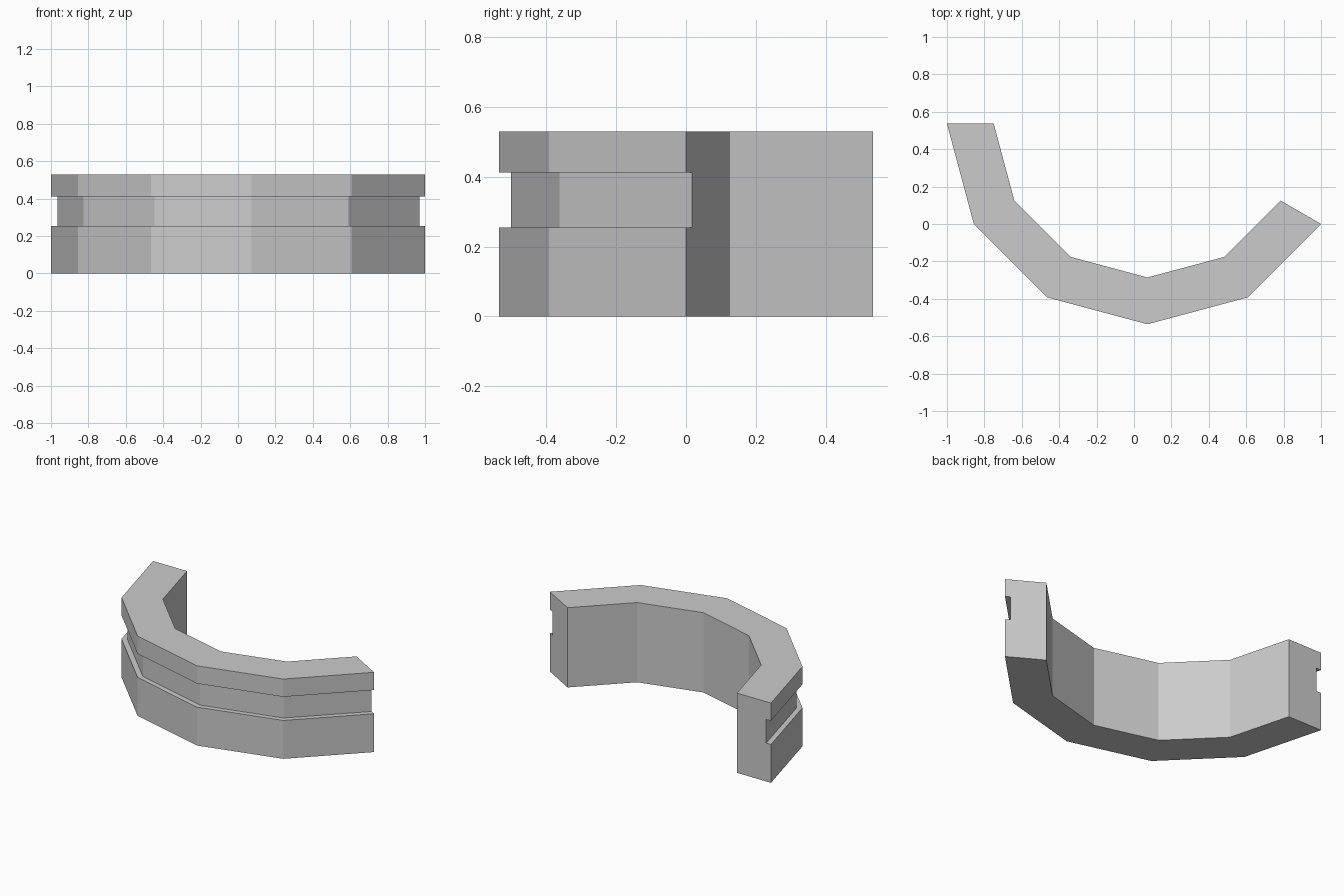
import bpy, bmesh
from math import radians, cos, sin

cube = bpy.data.objects.get("Cube")
if cube:
    bpy.data.objects.remove(cube, do_unlink=True)

# Plain grey material
grey = bpy.data.materials.new("plain_grey")
grey.use_nodes = True
colour = (0.6, 0.6, 0.6, 1)
grey.diffuse_color = colour
grey.node_tree.nodes["Principled BSDF"].inputs["Base Color"].default_value = colour

# Arc dimensions
OUTER, INNER, GROOVE = 1.072, 0.822, 1.037
HEIGHT, GROOVE_LOW, GROOVE_HIGH = 0.53, 0.255, 0.412
CENTRE_X, CENTRE_Y = 0.072, 0.536

# Cross-section as (radius, height), with the groove in the outer side
profile = [
    (INNER, 0), (OUTER, 0), (OUTER, GROOVE_LOW), (GROOVE, GROOVE_LOW),
    (GROOVE, GROOVE_HIGH), (OUTER, GROOVE_HIGH), (OUTER, HEIGHT), (INNER, HEIGHT),
]

# Sweep the cross-section in five flat segments
bm = bmesh.new()
rings = []
for step in range(6):
    a = radians(180 + 30 * step)
    rings.append([bm.verts.new((CENTRE_X + r * cos(a), CENTRE_Y + r * sin(a), z))
                  for r, z in profile])
n = len(profile)
for a, b in zip(rings, rings[1:]):
    for i in range(n):
        j = (i + 1) % n
        bm.faces.new((a[i], a[j], b[j], b[i]))

# End caps, split into convex quads
for ring in (rings[0], rings[-1]):
    bm.faces.new(ring)
bmesh.ops.recalc_face_normals(bm, faces=bm.faces)

mesh = bpy.data.meshes.new("grooved_arc")
bm.to_mesh(mesh)
bm.free()
mesh.materials.append(grey)
arc = bpy.data.objects.new("grooved_arc", mesh)
bpy.context.collection.objects.link(arc)
